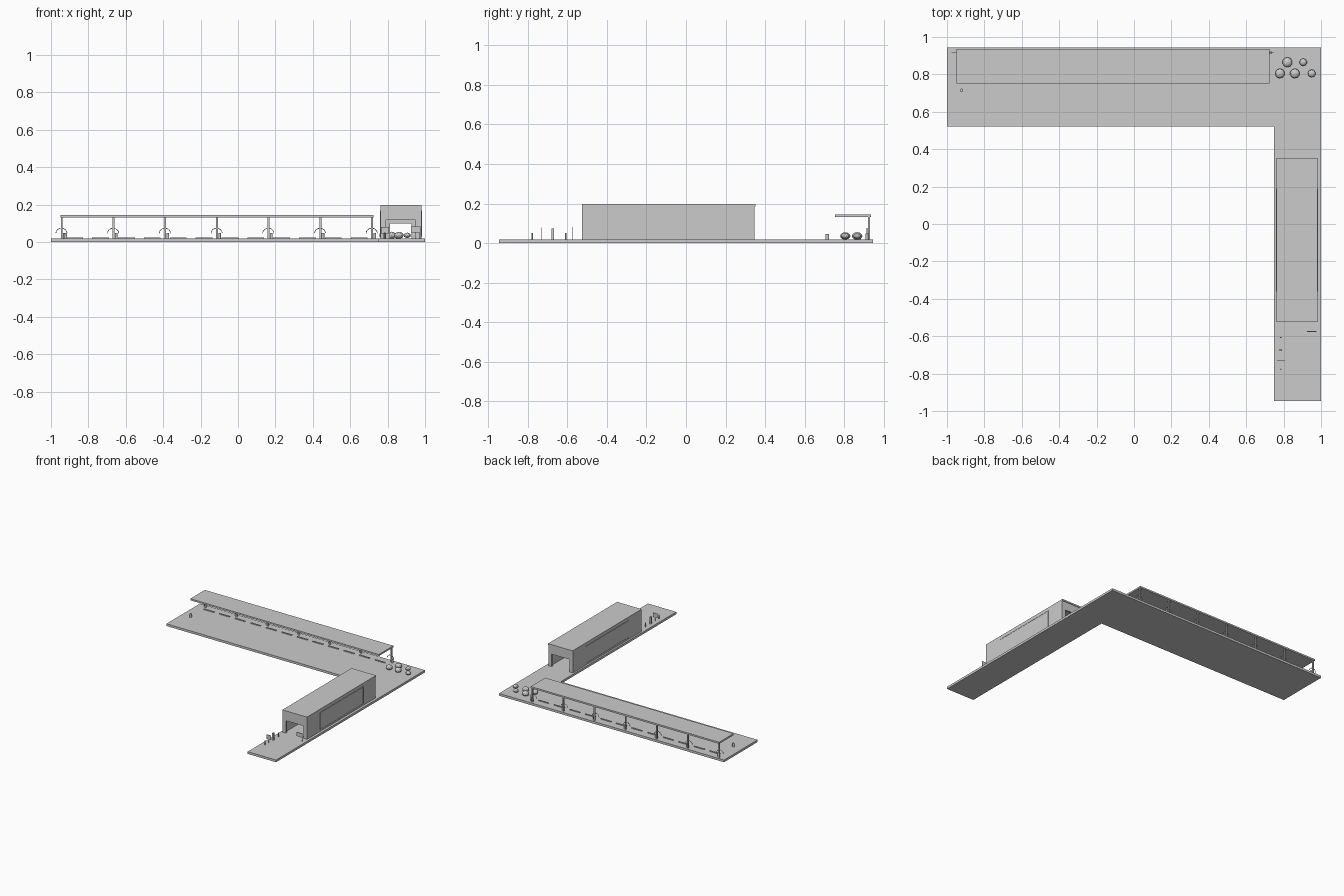
import bpy, bmesh, math

if "Cube" in bpy.data.objects:
    bpy.data.objects.remove(bpy.data.objects["Cube"])

grey = bpy.data.materials.new("light grey")
grey.diffuse_color = (0.6, 0.6, 0.6, 1)
grey.use_nodes = True
grey.node_tree.nodes["Principled BSDF"].inputs["Base Color"].default_value = grey.diffuse_color
G = 0.018  # top of the paving


def finish(name, bm):
    bmesh.ops.recalc_face_normals(bm, faces=bm.faces[:])
    me = bpy.data.meshes.new(name)
    bm.to_mesh(me)
    bm.free()
    me.materials.append(grey)
    ob = bpy.data.objects.new(name, me)
    bpy.context.collection.objects.link(ob)
    return ob


def box(name, x0, x1, y0, y1, z0, z1):
    bm = bmesh.new()
    bmesh.ops.create_cube(bm, size=1)
    for v in bm.verts:
        v.co = ((x0 + x1) / 2 + v.co.x * (x1 - x0),
                (y0 + y1) / 2 + v.co.y * (y1 - y0),
                (z0 + z1) / 2 + v.co.z * (z1 - z0))
    return finish(name, bm)


def prism(name, pts, axis, a, b):
    """Extrude an outline along z (pts are x,y) or y (pts are x,z)."""
    bm = bmesh.new()
    vs = [bm.verts.new((p, q, a) if axis == "z" else (p, a, q)) for p, q in pts]
    f = bm.faces.new(vs)
    r = bmesh.ops.extrude_face_region(bm, geom=[f])
    d = (0, 0, b - a) if axis == "z" else (0, b - a, 0)
    bmesh.ops.translate(bm, vec=d, verts=[v for v in r["geom"] if isinstance(v, bmesh.types.BMVert)])
    return finish(name, bm)


def cylinder(name, x, y, z0, z1, r, seg=12):
    bm = bmesh.new()
    bmesh.ops.create_cone(bm, cap_ends=True, segments=seg, radius1=r, radius2=r, depth=z1 - z0)
    bmesh.ops.translate(bm, vec=(x, y, (z0 + z1) / 2), verts=bm.verts[:])
    return finish(name, bm)


# L-shaped paving
prism("paving", [(-1, .52), (.748, .52), (.748, -.945), (1, -.945), (1, .945), (-1, .945)], "z", 0, G)

# Long canopy on a single rear row of columns
box("canopy_roof", -.95, .725, .752, .936, .131, .144)
for i in range(7):
    x = -.942 + i * .2765
    box("canopy_column", x - .005, x + .005, .92, .93, G, .131)
    cylinder("vacuum_body", x + .014, .915, G, .048, .007)
    # Arched vacuum hose
    cu = bpy.data.curves.new("vacuum_hose", "CURVE")
    cu.dimensions = "3D"
    cu.bevel_depth = .002
    cu.bevel_resolution = 1
    sp = cu.splines.new("POLY")
    sp.points.add(8)
    for k, p in enumerate(sp.points):
        t = math.pi * k / 8
        p.co = (x - .002 + .03 * math.cos(t), .915, .047 + .027 * math.sin(t), 1)
    cu.materials.append(grey)
    bpy.context.collection.objects.link(bpy.data.objects.new("vacuum_hose", cu))
    # Wheel stops in each parking bay
    if i < 6:
        for k in (1, 2):
            sx = x + .2765 * (k - .5) / 2
            box("wheel_stop", sx - .045, sx + .045, .875, .884, G, G + .006)

# Litter bin at the far end of the parking
cylinder("litter_bin", -.922, .715, G, .045, .009)

# Rounded shrubs in the corner
for x, y, r in [(.82, .865, .027), (.905, .865, .02), (.78, .805, .026),
                (.86, .805, .026), (.95, .805, .021)]:
    bm = bmesh.new()
    bmesh.ops.create_icosphere(bm, subdivisions=2, radius=r)
    for v in bm.verts:
        v.co = (x + v.co.x, y + v.co.y, .036 + v.co.z * .72)
    finish("shrub", bm)

# Wash tunnel: side walls, roof, end portals
X0, X1, Y0, Y1 = .762, .98, -.525, .352
box("tunnel_left_wall", X0, X0 + .016, Y0, Y1 - .005, G, .185)
box("tunnel_right_wall", X1 - .016, X1, Y0, Y1 - .005, G, .185)
box("tunnel_roof", X0, X1, Y0, Y1, .185, .197)
portal = [(X0, G), (X0 + .03, G), (X0 + .03, .118), (X1 - .03, .118),
          (X1 - .03, G), (X1, G), (X1, .185), (X0, .185)]
prism("front_portal", portal, "y", Y0, Y0 + .015)
prism("back_portal", portal, "y", Y1 - .02, Y1 - .005)

# Long window frames and panes on both sides
for x0, x1 in [(X0 - .004, X0), (X1, X1 + .004)]:
    for z in (.03, .165):
        box("window_rail", x0, x1, -.36, .19, z, z + .005)
    for y in (-.36, .185):
        box("window_post", x0, x1, y, y + .005, .03, .17)
    box("window_pane", (x0 + X0) / 2 if x0 < X0 else x0, x1 if x0 < X0 else x0 + .002,
        -.355, .185, .035, .165)

# Wash gantry inside the tunnel
for x in (.79, .928):
    box("gantry_leg", x, x + .024, -.03, .03, G, .1)
box("gantry_beam", .79, .952, -.03, .03, .1, .118)

# Pay point, signs and bollards in front of the tunnel
box("pay_terminal", .778, .79, -.68, -.667, G, .075)
for y in (-.777, -.607):
    cylinder("bollard", .785, y, G, .05, .004, 8)
box("sign_post", .783, .787, -.733, -.73, G, .05)
box("sign_panel", .765, .806, -.733, -.73, .045, .08)
box("lane_sign_panel", .926, .975, -.577, -.573, .05, .082)
box("lane_sign_post", .971, .975, -.577, -.573, G, .05)
